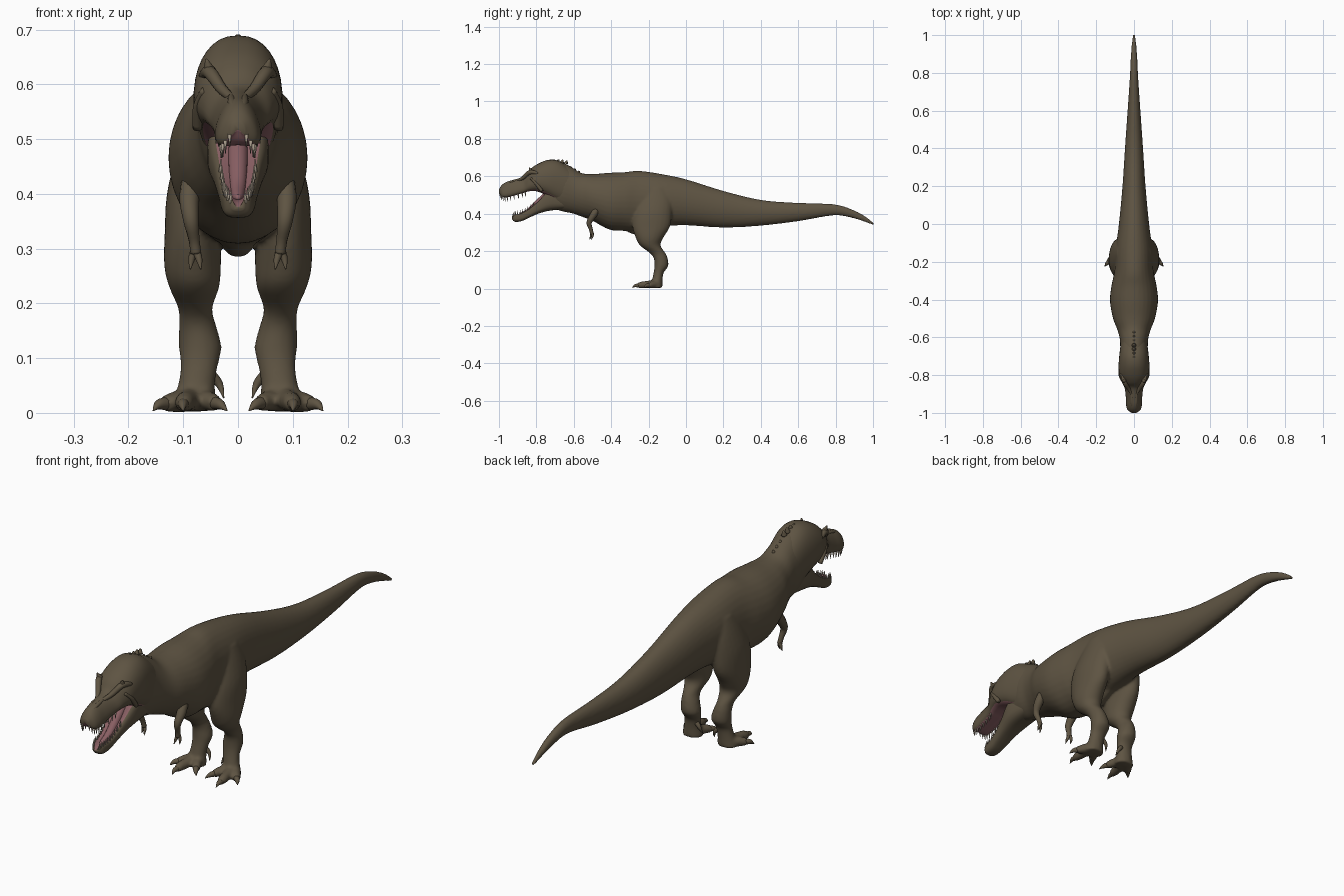
import bpy, bmesh
from math import sin, cos, pi, copysign
from mathutils import Vector

cube = bpy.data.objects.get("Cube")
if cube:
    bpy.data.objects.remove(cube)


def material(name, rgb):
    m = bpy.data.materials.new(name)
    m.use_nodes = True
    m.diffuse_color = (*rgb, 1)
    node = next(n for n in m.node_tree.nodes if n.type == 'BSDF_PRINCIPLED')
    node.inputs["Base Color"].default_value = (*rgb, 1)
    node.inputs["Roughness"].default_value = 0.8
    return m


HIDE = material("olive brown hide", (0.112, 0.088, 0.055))
MOUTH = material("mouth pink", (0.25, 0.115, 0.125))
TOOTH = material("tooth ivory", (0.38, 0.32, 0.25))


def spline(keys, t):
    """Smooth interpolation through key tuples."""
    i = min(int(t), len(keys) - 2)
    f = t - i
    a, b, c, d = (Vector(keys[min(max(k, 0), len(keys) - 1)]) for k in range(i - 1, i + 3))
    return b + (c - a) * (f / 2) + (a * 2 - b * 5 + c * 4 - d) * (f * f / 2) \
        + (b * 3 - a - c * 3 + d) * (f ** 3 / 2)


def rows(keys, steps):
    return [spline(keys, k / steps) for k in range((len(keys) - 1) * steps + 1)]


def skin(name, rings, mats, pink_side=0):
    """Bridge rings into a closed surface; one side may be lined with pink."""
    bm = bmesh.new()
    loops = [[bm.verts.new(p) for p in ring] for ring in rings]
    n = len(loops[0])
    for a, b in zip(loops, loops[1:]):
        for j in range(n):
            k = (j + 1) % n
            face = bm.faces.new((a[j], a[k], b[k], b[j]))
            if pink_side * sin(2 * pi * (j + 0.5) / n) > 0.72:
                face.material_index = 1
    bm.faces.new(loops[0])
    bm.faces.new(loops[-1])
    bmesh.ops.recalc_face_normals(bm, faces=bm.faces)
    for f in bm.faces:
        f.smooth = True
    mesh = bpy.data.meshes.new(name)
    bm.to_mesh(mesh)
    bm.free()
    for m in mats:
        mesh.materials.append(m)
    ob = bpy.data.objects.new(name, mesh)
    bpy.context.collection.objects.link(ob)
    return ob


def trunk(name, keys, power=2.0, dip=0.0, pink_side=0, n=32, steps=5):
    """Sections along y: (y, half width, top, bottom, narrowing towards the top)."""
    rings = []
    for y, w, top, low, *narrow in rows(keys, steps):
        taper = narrow[0] if narrow else 0
        ring = []
        for j in range(n):
            c, s = cos(2 * pi * j / n), sin(2 * pi * j / n)
            cx = copysign(abs(c) ** (2 / power), c)
            sz = copysign(abs(s) ** (2 / power), s)
            z = (top + low) / 2 + sz * (top - low) / 2
            if pink_side * s > 0:
                z -= pink_side * dip * s ** 6
            ring.append((w * cx * (1 - taper * sz), y, z))
        rings.append(ring)
    return skin(name, rings, [HIDE, MOUTH], pink_side)


def tube(name, keys, side=1, mat=HIDE, n=12, steps=4):
    """Path points: (x, y, z, radius)."""
    pts = rows(keys, steps)
    rings = []
    for k, p in enumerate(pts):
        t = (pts[min(k + 1, len(pts) - 1)] - pts[max(k - 1, 0)]).to_3d()
        u = t.cross(Vector((1, 0, 0))).normalized()
        v = t.cross(u).normalized()
        ring = [p.to_3d() + (u * cos(2 * pi * j / n) + v * sin(2 * pi * j / n)) * p[3]
                for j in range(n)]
        rings.append([(side * q.x, q.y, q.z) for q in ring])
    return skin(name, rings, [mat])


def join(name, parts):
    bpy.ops.object.select_all(action='DESELECT')
    for ob in parts:
        ob.select_set(True)
    bpy.context.view_layer.objects.active = parts[0]
    bpy.ops.object.join()
    parts[0].name = name
    return parts[0]


# Torso, neck and tail
parts = [trunk("torso", [
    (1.005, .006, .351, .337), (.95, .012, .392, .358), (.87, .018, .43, .382),
    (.78, .022, .452, .39), (.6, .034, .458, .36), (.4, .048, .474, .336),
    (.2, .061, .522, .326), (0, .08, .584, .338), (-.13, .097, .612, .33),
    (-.25, .104, .629, .303), (-.33, .12, .622, .308), (-.41, .127, .619, .315),
    (-.5, .111, .612, .362), (-.56, .088, .618, .385), (-.61, .075, .648, .402),
    (-.66, .072, .672, .412), (-.72, .06, .668, .432)])]

# Pelvic keel
parts.append(tube("keel", [(0, -.35, .36, .03), (0, -.25, .314, .031), (0, -.15, .36, .03)]))

# Legs: sections down z (z, centre x, radius x, centre y, radius y), then toes
LEG = [(.54, .06, .03, -.16, .06), (.47, .07, .043, -.165, .09), (.4, .077, .053, -.178, .103),
       (.33, .082, .052, -.186, .1), (.27, .083, .052, -.195, .073),
       (.23, .08, .046, -.191, .055), (.19, .078, .031, -.152, .042),
       (.16, .074, .034, -.135, .037), (.12, .069, .039, -.132, .037),
       (.085, .071, .034, -.146, .027), (.05, .076, .034, -.153, .028),
       (.004, .08, .042, -.16, .034)]
TOES = [[(.085, -.15, .026, .023), (.093, -.205, .022, .02), (.098, -.24, .019, .018),
         (.1, -.262, .014, .012)],
        [(.09, -.15, .024, .023), (.115, -.18, .02, .02), (.135, -.202, .016, .015)],
        [(.075, -.15, .024, .023), (.055, -.19, .022, .019), (.04, -.218, .017, .015)]]
CLAWS = [[(.1, -.255, .016, .011), (.101, -.272, .015, .008), (.1, -.287, .004, .001)],
         [(.132, -.198, .017, .012), (.145, -.212, .015, .009), (.155, -.224, .004, .001)],
         [(.043, -.212, .018, .012), (.032, -.23, .015, .009), (.02, -.245, .004, .001)],
         [(.048, -.14, .068, .01), (.034, -.138, .052, .007), (.026, -.148, .027, .001)]]

# Arms
ARM = [(.085, -.475, .425, .018), (.089, -.497, .39, .018), (.086, -.518, .352, .014),
       (.08, -.508, .315, .010), (.077, -.503, .292, .010)]
FINGERS = [[(.076, -.503, .296, .007), (.071, -.508, .28, .006), (.068, -.516, .262, .001)],
           [(.08, -.5, .296, .007), (.085, -.5, .28, .006), (.087, -.506, .262, .001)]]

for side, label in ((1, "left"), (-1, "right")):
    rings = [[(side * (xc + xr * cos(a)), yc + yr * sin(a), z)
              for a in (2 * pi * j / 24 for j in range(24))]
             for z, xc, xr, yc, yr in rows(LEG, 4)]
    parts.append(skin(label + "_leg", rings, [HIDE]))
    parts += [tube(label + "_toe", toe, side) for toe in TOES]
    join(label + "_claws", [tube("claw", c, side) for c in CLAWS])
    join(label + "_arm", [tube("arm", p, side) for p in [ARM] + FINGERS])

# Blend torso, legs and toes into one smooth hide
body = join("body", parts)
mod = body.modifiers.new("Blend", 'REMESH')
mod.mode = 'VOXEL'
mod.voxel_size = 0.006
mod.use_smooth_shade = True
mod = body.modifiers.new("Soften", 'SMOOTH')
mod.factor = 0.5
mod.iterations = 7

# Skull with pink palate, and open lower jaw with pink trough
SKULL = [(-.6, .066, .63, .43, 0), (-.68, .076, .682, .45, 0), (-.74, .081, .687, .484, .08),
         (-.8, .077, .662, .508, .12), (-.84, .062, .632, .508, .18),
         (-.87, .047, .598, .5, .28), (-.92, .04, .582, .486, .35),
         (-.96, .039, .57, .477, .32), (-.985, .032, .553, .483, .25), (-1.0, .012, .53, .505, 0)]
JAW = [(-.64, .05, .51, .425), (-.73, .056, .53, .416), (-.79, .045, .475, .4),
       (-.84, .036, .432, .378), (-.88, .031, .41, .36), (-.915, .025, .402, .357),
       (-.93, .012, .392, .37)]
trunk("skull", SKULL, power=2.3, dip=.012, pink_side=-1)
trunk("lower_jaw", JAW, power=3, dip=.016, pink_side=1)
tube("tongue", [(0, -.74, .505, .018), (0, -.79, .458, .018), (0, -.84, .413, .015),
                (0, -.885, .394, .01), (0, -.9, .395, .004)], mat=MOUTH)

# Teeth follow the jaw edges
teeth = []
for side in (1, -1):
    for keys, first, last, upper in ((SKULL, 4.7, 8.6, True), (JAW, 2.5, 5.6, False)):
        for k in range(10):
            y, w, top, low, *_ = spline(keys, first + (last - first) * k / 9)
            root, tip = (low + .012, low - .012) if upper else (top - .012, top + .012)
            teeth.append(tube("tooth", [(w * .8, y, root, .004), (w * .78, y + .003, tip, .0008)],
                              side, TOOTH, n=6, steps=1))
join("teeth", teeth)

# Brow, cheek and snout ridges with brow horns
RIDGES = [[(.01, -.905, .574, .007), (.03, -.87, .592, .01), (.052, -.835, .622, .012),
           (.064, -.79, .615, .008)],
          [(.052, -.83, .625, .012), (.058, -.838, .646, .002)],
          [(.062, -.83, .59, .006), (.073, -.8, .56, .009), (.074, -.77, .52, .009)],
          [(.008, -.97, .556, .006), (.011, -.94, .568, .008), (.012, -.89, .58, .006)]]
for side, label in ((1, "left"), (-1, "right")):
    join(label + "_face_ridges", [tube("ridge", r, side) for r in RIDGES])

# Low scutes over the nape
scutes = []
for k in range(8):
    y = -.73 + .022 * k
    z = spline(SKULL, 2 - k * .24)[2] if k < 5 else .664 - .012 * (k - 4)
    scutes.append(tube("scute", [(0, y, z - .016, .012), (0, y + .005, z + .001, .004)], n=8))
join("nape_scutes", scutes)
